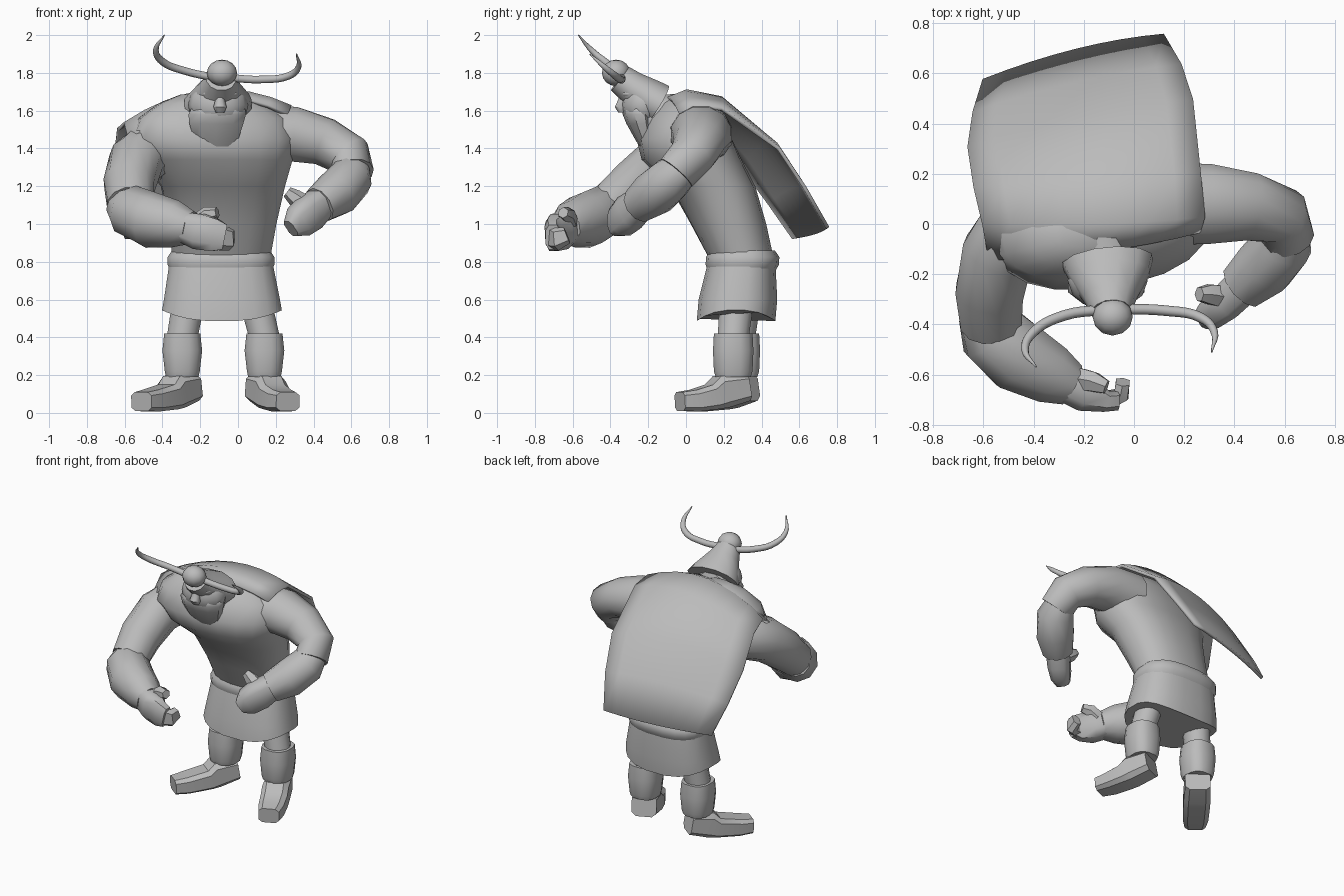
import bpy, bmesh, math
from mathutils import Vector

if "Cube" in bpy.data.objects:
    bpy.data.objects.remove(bpy.data.objects["Cube"], do_unlink=True)

grey = bpy.data.materials.new("plain_grey")
grey.use_nodes = True
grey.diffuse_color = (0.5, 0.5, 0.5, 1)
grey.node_tree.nodes["Principled BSDF"].inputs["Base Color"].default_value = (0.5, 0.5, 0.5, 1)


def finish(name, bm, angle=50):
    """Turn a bmesh into a shaded object."""
    bmesh.ops.recalc_face_normals(bm, faces=bm.faces)
    mesh = bpy.data.meshes.new(name)
    bm.to_mesh(mesh)
    bm.free()
    mesh.materials.append(grey)
    ob = bpy.data.objects.new(name, mesh)
    bpy.context.collection.objects.link(ob)
    bpy.ops.object.select_all(action="DESELECT")
    ob.select_set(True)
    bpy.context.view_layer.objects.active = ob
    bpy.ops.object.shade_smooth_by_angle(angle=math.radians(angle))
    return ob


def loft(name, rings, sides=12, power=2.0, flat=False, yaw=0.0, sag=0.0, angle=50):
    """Skin rings (x, y, z, half width, half depth); flat rings stay level."""
    bm = bmesh.new()
    pts = [Vector(r[:3]) for r in rings]
    loops = []
    for i, r in enumerate(rings):
        a, b = r[3], r[4] if len(r) > 4 else r[3]
        turn = yaw * i / (len(rings) - 1)
        side = Vector((math.cos(turn), math.sin(turn), 0))
        over = Vector((-math.sin(turn), math.cos(turn), 0))
        if not flat:
            t = (pts[min(i + 1, len(pts) - 1)] - pts[max(i - 1, 0)]).normalized()
            side = t.cross(Vector((0, 0, 1))).normalized()
            over = side.cross(t)
        loop = []
        for k in range(sides):
            u = 2 * math.pi * (k + 0.5) / sides
            c, s = math.cos(u), math.sin(u)
            cx = math.copysign(abs(c) ** (2 / power), c)
            sy = math.copysign(abs(s) ** (2 / power), s)
            drop = Vector((0, 0, sag * c * c)) if i == 0 else Vector()
            loop.append(bm.verts.new(pts[i] + side * a * cx + over * b * sy + drop))
        loops.append(loop)
    for lo, hi in zip(loops, loops[1:]):
        for k in range(sides):
            n = (k + 1) % sides
            bm.faces.new((lo[k], lo[n], hi[n], hi[k]))
    bm.faces.new(loops[0])
    bm.faces.new(loops[-1])
    return finish(name, bm, angle)


def ball(name, centre, radii, seg=12):
    bm = bmesh.new()
    bmesh.ops.create_uvsphere(bm, u_segments=seg, v_segments=8, radius=1)
    for v in bm.verts:
        v.co = Vector(centre) + Vector(a * b for a, b in zip(v.co, radii))
    return finish(name, bm)


def horn(name, path):
    """Tapered curve converted to a mesh."""
    curve = bpy.data.curves.new(name, "CURVE")
    curve.dimensions = "3D"
    curve.bevel_depth = 0.021
    curve.bevel_resolution = 3
    curve.resolution_u = 5
    curve.use_fill_caps = True
    spline = curve.splines.new("BEZIER")
    spline.bezier_points.add(len(path) - 1)
    for i, (bp, co) in enumerate(zip(spline.bezier_points, path)):
        bp.co = co
        bp.handle_left_type = bp.handle_right_type = "AUTO"
        bp.radius = 1 - 0.85 * (i / (len(path) - 1)) ** 4
    ob = bpy.data.objects.new(name + "_curve", curve)
    bm = bmesh.new()
    bpy.context.collection.objects.link(ob)
    bm.from_mesh(ob.evaluated_get(bpy.context.evaluated_depsgraph_get()).to_mesh())
    bpy.data.objects.remove(ob, do_unlink=True)
    return finish(name, bm, 65)


# Torso, leaning forward with an overhanging chest that twists to the right
loft("torso", [(-.09, .30, .80, .26, .17), (-.08, .225, 1.0, .285, .20),
               (-.08, .14, 1.2, .33, .225), (-.11, .03, 1.34, .40, .26),
               (-.13, -.01, 1.45, .44, .245), (-.13, -.01, 1.56, .40, .20),
               (-.14, -.01, 1.64, .28, .14), (-.14, -.01, 1.685, .17, .07)],
     20, 2.3, flat=True, yaw=.25)

# Skirt and belt
loft("skirt", [(-.085, .265, .485, .32, .21), (-.085, .275, .60, .31, .21),
               (-.09, .295, .80, .275, .18)], 20, 2.6, flat=True, sag=.06)
loft("belt", [(-.09, .295, .755, .272, .182), (-.09, .298, .785, .285, .196),
              (-.09, .30, .825, .285, .196), (-.09, .30, .86, .262, .172)],
     20, 2.6, flat=True)

# Legs and feet: ankle position and toe position for each side
for side, (ax, ay), (tx, ty), hip in (("left", (.14, .25), (.25, .0), .09),
                                      ("right", (-.295, .285), (-.49, .03), -.26)):
    loft(side + "_thigh", [(ax, ay, .40, .085, .085), (hip, ay + .02, .60, .09, .095)],
         12, flat=True)
    loft(side + "_calf", [(ax, ay, .19, .088, .095), (ax, ay, .22, .095, .105),
                          (ax, ay, .33, .108, .11), (ax, ay, .42, .098, .105)],
         12, 2.6, flat=True)
    ax_v, toe = Vector((ax, ay, 0)), Vector((tx, ty, 0))
    fwd = (toe - ax_v).normalized()
    stations = []
    for p, z, w, h in ((ax_v - fwd * .065, .135, .085, .075), (ax_v + fwd * .07, .112, .09, .09),
                       (ax_v + fwd * .12, .085, .09, .07),
                       (toe - fwd * .05, .065, .085, .06), (toe + fwd * .035, .06, .07, .052)):
        stations.append((p.x, p.y, z, w, h))
    loft(side + "_foot", stations, 8, 4, angle=35)

# Left arm, hand resting near the hip
loft("left_upper_arm", [(.10, .08, 1.47, .17), (.30, .08, 1.475, .165, .15), (.46, .07, 1.435, .14, .13),
                        (.59, .03, 1.36, .12), (.61, -.05, 1.27, .11)], 12)
loft("left_forearm", [(.61, .0, 1.31, .09), (.595, -.08, 1.24, .12), (.52, -.17, 1.16, .125),
                      (.43, -.25, 1.10, .10)], 10)
loft("left_hand", [(.45, -.23, 1.12, .08), (.38, -.30, 1.06, .075, .10), (.32, -.35, 1.01, .065, .09),
                   (.28, -.375, .975, .045, .05)], 8, 3)
loft("left_thumb", [(.36, -.29, 1.10, .05), (.30, -.28, 1.14, .045), (.26, -.28, 1.17, .03)], 6)

# Right arm, reaching across the front
loft("right_upper_arm", [(-.26, .06, 1.42, .17), (-.45, .02, 1.40, .165), (-.54, -.12, 1.33, .15),
                         (-.575, -.27, 1.21, .14), (-.57, -.40, 1.10, .125)], 12)
loft("right_forearm", [(-.62, -.35, 1.10, .09), (-.57, -.43, 1.07, .14), (-.46, -.53, 1.02, .15),
                       (-.33, -.60, 1.0, .125), (-.25, -.64, .98, .09)], 10)
loft("right_hand", [(-.30, -.62, .99, .08), (-.20, -.67, .96, .08, .10), (-.12, -.705, .94, .045, .09),
                    (-.07, -.705, .93, .04, .07)], 8, 3)
loft("right_fingers", [(-.10, -.70, .93, .04, .07), (-.05, -.68, .92, .035, .06),
                       (-.045, -.63, .94, .03, .045)], 6, 3)
loft("right_thumb", [(-.21, -.62, 1.01, .05), (-.16, -.63, 1.05, .045), (-.11, -.65, 1.06, .03)], 6)

# Head, beard and helmet
loft("neck", [(-.11, .04, 1.56, .14), (-.105, -.12, 1.55, .14), (-.10, -.22, 1.58, .12)], 12)
ball("face", (-.105, -.225, 1.63), (.16, .12, .13))
for x, z in ((-.12, 1.34), (-.06, 1.35)):
    loft("beard_tip", [(x, -.18, z, .012, .01), (x, -.20, z + .1, .07, .045)], 6, flat=True)
loft("beard", [(-.11, -.195, 1.385, .085, .03), (-.115, -.21, 1.44, .12, .055),
               (-.115, -.235, 1.53, .15, .08), (-.11, -.245, 1.58, .16, .09),
               (-.105, -.235, 1.61, .15, .10), (-.10, -.23, 1.63, .12, .08)], 10, flat=True)
loft("nose", [(-.095, -.335, 1.59, .025, .025), (-.095, -.345, 1.62, .038, .035),
              (-.095, -.33, 1.66, .026, .03), (-.095, -.32, 1.71, .02, .03)], 8, flat=True)
for s in (-1, 1):
    ball("brow", (-.095 + s * .05, -.30, 1.69), (.05, .045, .025), 8)
loft("helmet", [(-.105, -.15, 1.635, .185, .115), (-.10, -.20, 1.665, .165, .11),
                (-.095, -.29, 1.725, .11, .09), (-.09, -.35, 1.77, .08, .08)], 12)
ball("helmet_knob", (-.085, -.37, 1.80), (.08, .075, .07))
horn("right_horn", [(-.10, -.34, 1.77), (-.28, -.365, 1.81), (-.40, -.43, 1.86),
                    (-.435, -.50, 1.92), (-.39, -.57, 2.0)])
horn("left_horn", [(-.06, -.34, 1.775), (.12, -.345, 1.765), (.27, -.375, 1.785),
                   (.32, -.43, 1.83), (.31, -.51, 1.90)])

# Cape: each row runs through a right, middle and left point
rows = [((-.575, -.14, 1.44), (-.15, -.11, 1.655), (.26, -.03, 1.575)),
        ((-.60, .0, 1.53), (-.16, .0, 1.70), (.28, .03, 1.62)),
        ((-.635, .14, 1.50), (-.17, .18, 1.66), (.265, .19, 1.61)),
        ((-.66, .30, 1.30), (-.20, .42, 1.43), (.235, .49, 1.40)),
        ((-.64, .44, 1.11), (-.22, .56, 1.19), (.19, .63, 1.19)),
        ((-.60, .57, .925), (-.23, .69, .95), (.12, .75, .98))]
bm = bmesh.new()
grid = []
for right, mid, left in rows:
    r, m, l = Vector(right), Vector(mid), Vector(left)
    grid.append([bm.verts.new(r * (1 - t) * (1 - 2 * t) + m * 4 * t * (1 - t) + l * t * (2 * t - 1))
                 for t in (i / 8 for i in range(9))])
for a, b in zip(grid, grid[1:]):
    for i in range(8):
        bm.faces.new((a[i], a[i + 1], b[i + 1], b[i]))
cape = finish("cape", bm)
solid = cape.modifiers.new("thickness", "SOLIDIFY")
solid.thickness = 0.02
solid.offset = 0
